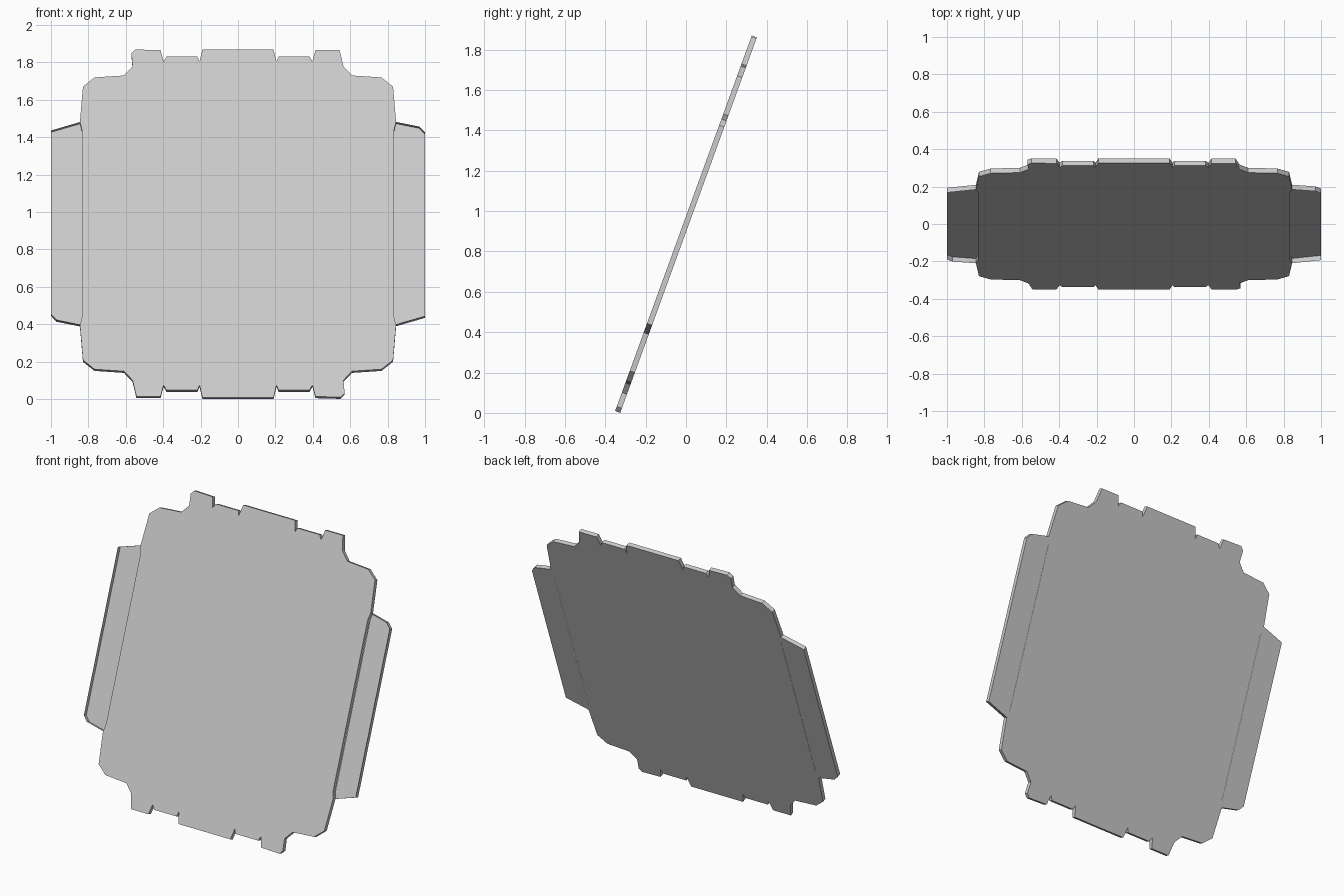
import bpy
import bmesh
from math import radians

cube = bpy.data.objects.get("Cube")
if cube:
    bpy.data.objects.remove(cube, do_unlink=True)

THICK = 0.027
LEAN = radians(70)
CENTRE_Z = 0.935

grey = bpy.data.materials.new("light_grey")
grey.use_nodes = True
COLOUR = (0.6, 0.6, 0.6, 1)
grey.diffuse_color = COLOUR
grey.node_tree.nodes["Principled BSDF"].inputs["Base Color"].default_value = COLOUR


def finish(bm, name):
    """Turn the flat-built mesh into an object leaning back."""
    mesh = bpy.data.meshes.new(name)
    bm.to_mesh(mesh)
    bm.free()
    mesh.materials.append(grey)
    obj = bpy.data.objects.new(name, mesh)
    obj.rotation_euler.x = LEAN
    obj.location.z = CENTRE_Z
    bpy.context.collection.objects.link(obj)
    return obj


def half_turn(points):
    return [(-x, -y) for x, y in points]


def plate(name, outline):
    """Solid sheet with the given outline."""
    bm = bmesh.new()
    face = bm.faces.new([bm.verts.new((x, y, -THICK / 2)) for x, y in outline])
    top = bmesh.ops.extrude_face_region(bm, geom=[face])["geom"]
    verts = [g for g in top if isinstance(g, bmesh.types.BMVert)]
    bmesh.ops.translate(bm, verts=verts, vec=(0, 0, THICK))
    bmesh.ops.recalc_face_normals(bm, faces=bm.faces)
    return finish(bm, name)


def tray(name, outline):
    """Back sheet with a rim, open at the front and along the panel."""
    bm = bmesh.new()
    low = [bm.verts.new((x, y, -THICK / 2)) for x, y in outline]
    high = [bm.verts.new((x, y, THICK / 2)) for x, y in outline]
    bm.faces.new(low[::-1])
    for i in range(len(outline) - 1):
        bm.faces.new((low[i], high[i], high[i + 1], low[i + 1]))
    bmesh.ops.recalc_face_normals(bm, faces=bm.faces)
    return finish(bm, name)


# Main panel: notched end edge, tab corner, then stepped shoulder
notches = [(0.19, 0.99), (0.206, 0.92), (0.217, 0.949),
           (0.382, 0.949), (0.398, 0.92), (0.414, 0.985)]
shoulder = [(0.564, 0.892), (0.61, 0.841), (0.767, 0.83),
            (0.829, 0.778), (0.845, 0.579), (0.834, 0.53)]
right_side = notches + [(0.543, 0.985)] + shoulder
left_side = notches + [(0.548, 0.989), (0.57, 0.966)] + shoulder
end = right_side[::-1] + [(-x, y) for x, y in left_side]
plate("main_panel", end + half_turn(end))

# Side flaps
flap = [(0.835, 0.579), (0.97, 0.55), (1, 0.517),
        (1, -0.528), (0.835, -0.579)]
tray("left_flap", flap)
tray("right_flap", half_turn(flap))
